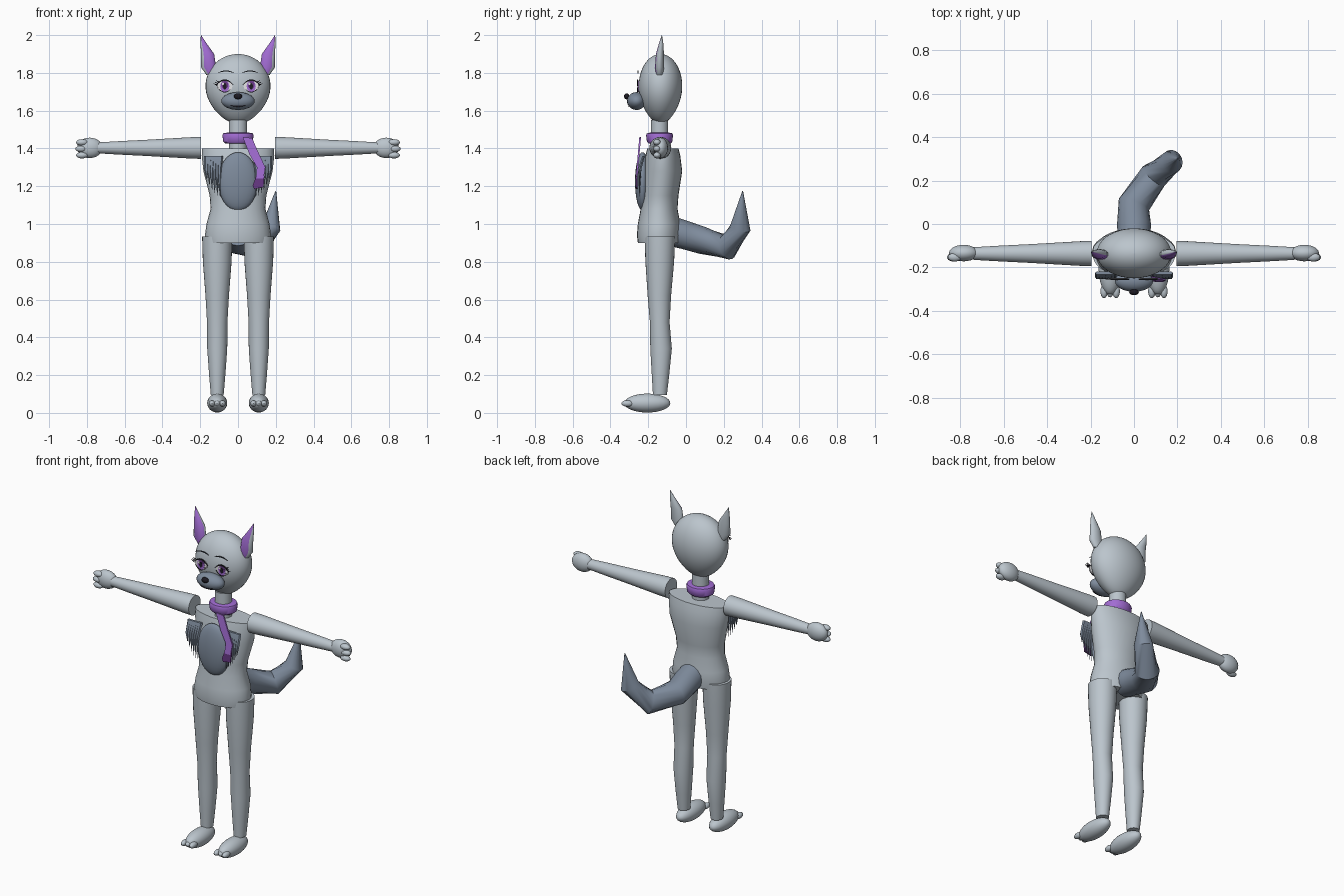
import bpy, bmesh, math
from mathutils import Vector

cube = bpy.data.objects.get("Cube")
if cube:
    bpy.data.objects.remove(cube, do_unlink=True)

X, Y, Z = Vector((1, 0, 0)), Vector((0, 1, 0)), Vector((0, 0, 1))
MID = -0.14  # depth of the body's centre line


def material(name, r, g, b):
    m = bpy.data.materials.new(name)
    m.use_nodes = True
    m.diffuse_color = (r, g, b, 1)
    m.node_tree.nodes["Principled BSDF"].inputs["Base Color"].default_value = (r, g, b, 1)
    return m


FUR = material("light grey fur", 0.50, 0.56, 0.61)
DARK = material("slate fur", 0.21, 0.26, 0.335)
PURPLE = material("purple", 0.36, 0.15, 0.65)
PLUM = material("dark plum", 0.14, 0.04, 0.24)
WHITE = material("white", 0.85, 0.85, 0.87)
BLACK = material("black", 0.012, 0.01, 0.016)
BROW = material("brow grey", 0.07, 0.08, 0.10)


def finish(name, bm, *mats, angle=40):
    bmesh.ops.recalc_face_normals(bm, faces=bm.faces[:])
    me = bpy.data.meshes.new(name)
    bm.to_mesh(me)
    bm.free()
    for m in mats:
        me.materials.append(m)
    me.shade_smooth()
    me.set_sharp_from_angle(angle=math.radians(angle))
    ob = bpy.data.objects.new(name, me)
    bpy.context.collection.objects.link(ob)
    return ob


def loft(name, sections, mat, axis=None, n=28, angle=40):
    """Skin elliptical rings (centre, radius a, radius b), across axis or the path."""
    bm = bmesh.new()
    centres = [Vector(s[0]) for s in sections]
    rings = []
    for i, (c, (_, a, b)) in enumerate(zip(centres, sections)):
        t = axis or (centres[min(i + 1, len(centres) - 1)] - centres[max(i - 1, 0)]).normalized()
        ref = Y if abs(t.x) > 0.9 else X
        u = (ref - t * ref.dot(t)).normalized()
        v = t.cross(u)
        rings.append([bm.verts.new(c + u * a * math.cos(k * math.tau / n)
                                   + v * b * math.sin(k * math.tau / n)) for k in range(n)])
    for r, q in zip(rings, rings[1:]):
        for k in range(n):
            j = (k + 1) % n
            bm.faces.new((r[k], r[j], q[j], q[k]))
    bm.faces.new(rings[0])
    bm.faces.new(rings[-1])
    return finish(name, bm, mat, angle=angle)


def ball(name, centre, radii, mat, u=24, v=16):
    bm = bmesh.new()
    bmesh.ops.create_uvsphere(bm, u_segments=u, v_segments=v, radius=1)
    bmesh.ops.scale(bm, vec=radii, verts=bm.verts)
    bmesh.ops.translate(bm, vec=centre, verts=bm.verts)
    return finish(name, bm, mat)


def plate(name, points, y, mat, thick=0.004):
    """Thin flat outline in x and z facing forward."""
    bm = bmesh.new()
    face = bm.faces.new([bm.verts.new((x, y, z)) for x, z in points])
    out = bmesh.ops.extrude_face_region(bm, geom=[face])["geom"]
    bmesh.ops.translate(bm, vec=(0, -thick, 0), verts=[g for g in out if isinstance(g, bmesh.types.BMVert)])
    return finish(name, bm, mat)


def oval(cx, cz, rx, rz, n=24):
    return [(cx + rx * math.cos(k * math.tau / n), cz + rz * math.sin(k * math.tau / n)) for k in range(n)]


def arc(cx, cz, rx, rise, width, n=10):
    """Outline of a bowed stroke, thickest in its middle."""
    f = [-1 + 2 * k / n for k in range(n + 1)]
    top = [(cx + rx * t, cz + rise * (1 - t * t) + width * (1 - 0.7 * t * t)) for t in f]
    return top + [(cx + rx * t, cz + rise * (1 - t * t)) for t in reversed(f)]


# Torso: rings of height, half width, front depth, back depth
torso = [(0.90, 0.170, -0.255, -0.035), (0.94, 0.175, -0.26, -0.03), (1.0, 0.167, -0.255, -0.03),
         (1.08, 0.145, -0.24, -0.045), (1.15, 0.15, -0.235, -0.04), (1.28, 0.183, -0.228, -0.02),
         (1.36, 0.192, -0.215, -0.03), (1.40, 0.19, -0.205, -0.04)]
loft("torso", [((0, (f + b) / 2, z), w, (b - f) / 2) for z, w, f, b in torso], FUR, Z)
ball("chest_patch", (0, -0.23, 1.225), (0.105, 0.04, 0.155), DARK)

# Head: an egg, narrower below
egg = []
for k in range(25):
    t = math.radians(-80 + k * 169 / 24)
    s = math.sin(t)
    r = 0.172 * math.cos(t) * (1 - 0.2 * s * s if s < 0 else 1)
    egg.append(((0, -0.135, 1.73 + s * (0.2 if s < 0 else 0.17)), r, r * 0.67))
loft("head", egg, FUR, Z, 36)
loft("neck", [((0, MID, 1.39), 0.048, 0.046), ((0, MID, 1.55), 0.048, 0.046)], FUR, Z)

# Muzzle, nose and mouth
ball("muzzle", (0, -0.262, 1.651), (0.088, 0.05, 0.047), DARK)
ball("nose", (0, -0.314, 1.676), (0.022, 0.014, 0.016), BLACK, 16, 10)
plate("mouth", arc(0, 1.628, 0.04, -0.008, 0.007), -0.301, BLACK)

# Collar and scarf
loft("collar", [((0, MID, z), r, r * 0.86) for z, r in
                ((1.425, 0.066), (1.435, 0.078), (1.47, 0.083), (1.48, 0.078), (1.485, 0.05))], PURPLE, Z)
upper = [(0.025, 1.46), (0.075, 1.455), (0.105, 1.385), (0.145, 1.30), (0.135, 1.24),
         (0.095, 1.24), (0.10, 1.30), (0.06, 1.37)]
scarf = plate("scarf_end", upper, -0.238, PURPLE, 0.009)
for v in scarf.data.vertices:  # lean outward over the chest
    v.co.y -= (1.46 - v.co.z) * 0.09
plate("scarf_tip", [(0.095, 1.25), (0.14, 1.255), (0.135, 1.195), (0.085, 1.185), (0.078, 1.205)],
      -0.256, PLUM, 0.009)

# Tail
loft("tail", [((0, -0.07, 0.96), 0.075, 0.078), ((0, 0.0, 0.94), 0.078, 0.075),
              ((0.0, 0.09, 0.912), 0.075, 0.072), ((0.09, 0.22, 0.878), 0.068, 0.068),
              ((0.175, 0.288, 0.98), 0.052, 0.055), ((0.2, 0.30, 1.175), 0.002, 0.002)], DARK, n=16)

for side, s in (("left", 1), ("right", -1)):
    # Ear with coloured front
    ear = loft(side + "_ear", [((s * x, y, z), a, b) for x, y, z, a, b in (
        (0.140, -0.14, 1.79, 0.028, 0.018), (0.156, -0.14, 1.83, 0.040, 0.024),
        (0.161, -0.138, 1.90, 0.035, 0.021), (0.180, -0.132, 1.95, 0.018, 0.013),
        (0.196, -0.128, 2.0, 0.001, 0.001))], FUR, Z, 20)
    ear.data.materials.append(PURPLE)
    for p in ear.data.polygons:
        if p.normal.y < -0.3 and p.normal.x * s < 0.45 and p.center.z > 1.8:
            p.material_index = 1

    # Eye, lashes and brow
    ex = s * 0.07
    plate(side + "_eye_white", oval(ex, 1.729, 0.04, 0.031), -0.248, WHITE)
    plate(side + "_iris", oval(ex, 1.729, 0.024, 0.03), -0.251, PURPLE)
    plate(side + "_iris_shade", oval(ex, 1.736, 0.018, 0.021), -0.2525, PLUM)
    plate(side + "_pupil", oval(ex, 1.729, 0.009, 0.017), -0.254, BLACK)
    plate(side + "_eye_glint", oval(ex - 0.010, 1.742, 0.006, 0.007, 12), -0.256, WHITE)
    plate(side + "_upper_lid", arc(ex, 1.733, 0.047, 0.024, 0.009), -0.255, BLACK)
    plate(side + "_lower_lid", arc(ex, 1.722, 0.036, -0.026, 0.004), -0.255, BLACK)
    for k in range(3):
        x, z = s * (0.100 + 0.006 * k), 1.751 - 0.008 * k
        plate(f"{side}_lash_{k + 1}", [(x, z + 0.004), (x + s * 0.020, z + 0.010), (x, z - 0.004)], -0.255, BLACK)
    plate(side + "_brow", arc(s * 0.064, 1.798, 0.044, 0.009, 0.006), -0.252, BROW)

    # Chest fur tufts hanging in a row
    for k in range(6):
        x = 0.168 - 0.014 * k
        tip = 1.235 - 0.09 * math.sin(k * 0.31)
        loft(f"{side}_fur_tuft_{k + 1}", [
            ((s * (x - 0.004), -0.225, 1.36), 0.015, 0.008),
            ((s * x, -0.245, 1.29), 0.011, 0.010),
            ((s * (x - 0.003), -0.247, tip), 0.001, 0.001)], DARK, Z, 6)

    # Arm, hand and fingers
    loft(side + "_arm", [((s * x, MID + 0.004, 1.403), r, r) for x, r in
                         ((0.195, 0.058), (0.24, 0.057), (0.48, 0.043), (0.62, 0.036), (0.74, 0.029))], FUR, X)
    ball(side + "_hand", (s * 0.785, -0.134, 1.403), (0.067, 0.038, 0.054), FUR)
    for k in (-1, 0, 1):
        ball(f"{side}_finger_{k + 2}", (s * (0.83 - 0.004 * abs(k)), -0.153, 1.398 + k * 0.034),
             (0.032, 0.02, 0.017), FUR, 14, 10)

    # Leg: rings of height, centre depth, half width, half depth
    loft(side + "_leg", [((s * 0.11, y, z), a, b) for z, y, a, b in (
        (0.095, -0.138, 0.034, 0.037), (0.20, -0.135, 0.043, 0.046), (0.34, -0.132, 0.053, 0.057),
        (0.48, -0.139, 0.054, 0.052), (0.62, -0.141, 0.062, 0.062), (0.80, -0.139, 0.076, 0.076),
        (0.935, -0.138, 0.080, 0.081))], FUR, Z)
    ball(side + "_foot", (s * 0.11, -0.205, 0.052), (0.053, 0.122, 0.05), FUR)
    for k in (-1, 0, 1):
        ball(f"{side}_toe_{k + 2}", (s * 0.11 + k * 0.028, -0.306 - 0.004 * abs(k), 0.05),
             (0.017, 0.032, 0.017), FUR, 14, 10)
